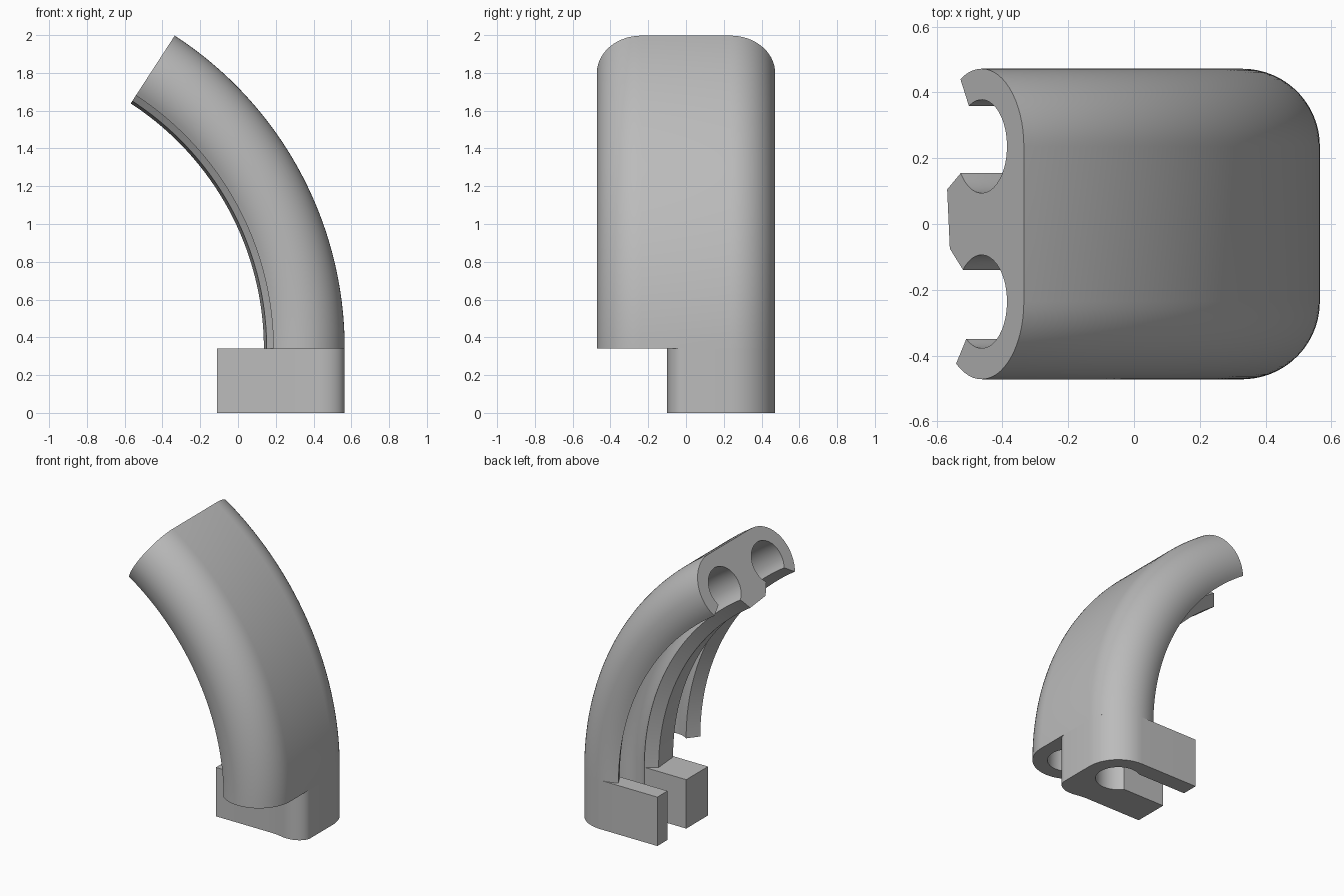
import bpy
import bmesh
from math import sin, cos, radians

cube = bpy.data.objects.get("Cube")
if cube:
    bpy.data.objects.remove(cube, do_unlink=True)

OUTER_X = 0.565           # outermost face of the clip
WALL, BORE = 0.236, 0.142  # outer and hole radii
BASE_TOP = 0.34
BEND_RADIUS = 1.976
BEND_ANGLE = 57.0

grey = bpy.data.materials.new("plain_grey")
grey.use_nodes = True
grey.diffuse_color = (0.5, 0.5, 0.5, 1)
grey.node_tree.nodes["Principled BSDF"].inputs["Base Color"].default_value = (0.5, 0.5, 0.5, 1)


def arc(depth, y, rx, ry, start, end, steps):
    """Arc as (depth from outer face, y); angle 0 points outward."""
    pts = []
    for i in range(steps + 1):
        a = radians(start + (end - start) * i / steps)
        pts.append((depth - rx * cos(a), y + ry * sin(a)))
    return pts


def loft(name, rings):
    """Bridge matching rings into a capped solid."""
    bm = bmesh.new()
    loops = [[bm.verts.new(p) for p in ring] for ring in rings]
    n = len(loops[0])
    for lower, upper in zip(loops, loops[1:]):
        for i in range(n):
            j = (i + 1) % n
            bm.faces.new((lower[i], lower[j], upper[j], upper[i]))
    bm.faces.new(loops[0][::-1])
    bm.faces.new(loops[-1])
    bmesh.ops.recalc_face_normals(bm, faces=bm.faces[:])
    mesh = bpy.data.meshes.new(name)
    bm.to_mesh(mesh)
    bm.free()
    mesh.materials.append(grey)
    obj = bpy.data.objects.new(name, mesh)
    bpy.context.collection.objects.link(obj)
    bpy.ops.object.select_all(action="DESELECT")
    obj.select_set(True)
    bpy.context.view_layer.objects.active = obj
    bpy.ops.object.shade_smooth_by_angle(angle=radians(30))
    return obj


# Twin open channels joined by a middle rib
upper_bore = arc(WALL, WALL, BORE, BORE, -145, 120, 32)
channel = arc(WALL, WALL, WALL, WALL, 120, 0, 20)
channel += arc(WALL, -WALL, WALL, WALL, 0, -127, 20)
channel += arc(WALL, -WALL, BORE, BORE, -127, 137, 32)
channel += [(0.413, -0.075), (0.428, 0.105)]
channel += upper_bore

# Sweep the channels around the bend
STEPS = 48
rings = []
for s in range(STEPS + 1):
    a = radians(BEND_ANGLE * s / STEPS)
    rings.append([(OUTER_X - BEND_RADIUS + (BEND_RADIUS - d) * cos(a), y,
                   BASE_TOP + (BEND_RADIUS - d) * sin(a)) for d, y in channel])
loft("curved_twin_channel", rings)

# Foot with a slotted bore, a thin prong and a thick block
BACK = 0.675
foot = [(BACK, upper_bore[-1][1]), (BACK, 2 * WALL)]
foot += arc(WALL, WALL, WALL, WALL, 90, 0, 16)
foot += arc(0.12, -0.01, 0.12, 0.09, 0, -90, 10)
foot += [(0.15, -0.098), (0.19, -0.09), (0.23, -0.085), (BACK, -0.085)]
foot += [(BACK, upper_bore[0][1])]
foot += upper_bore
loft("slotted_foot", [[(OUTER_X - d, y, z) for d, y in foot] for z in (0, BASE_TOP)])
